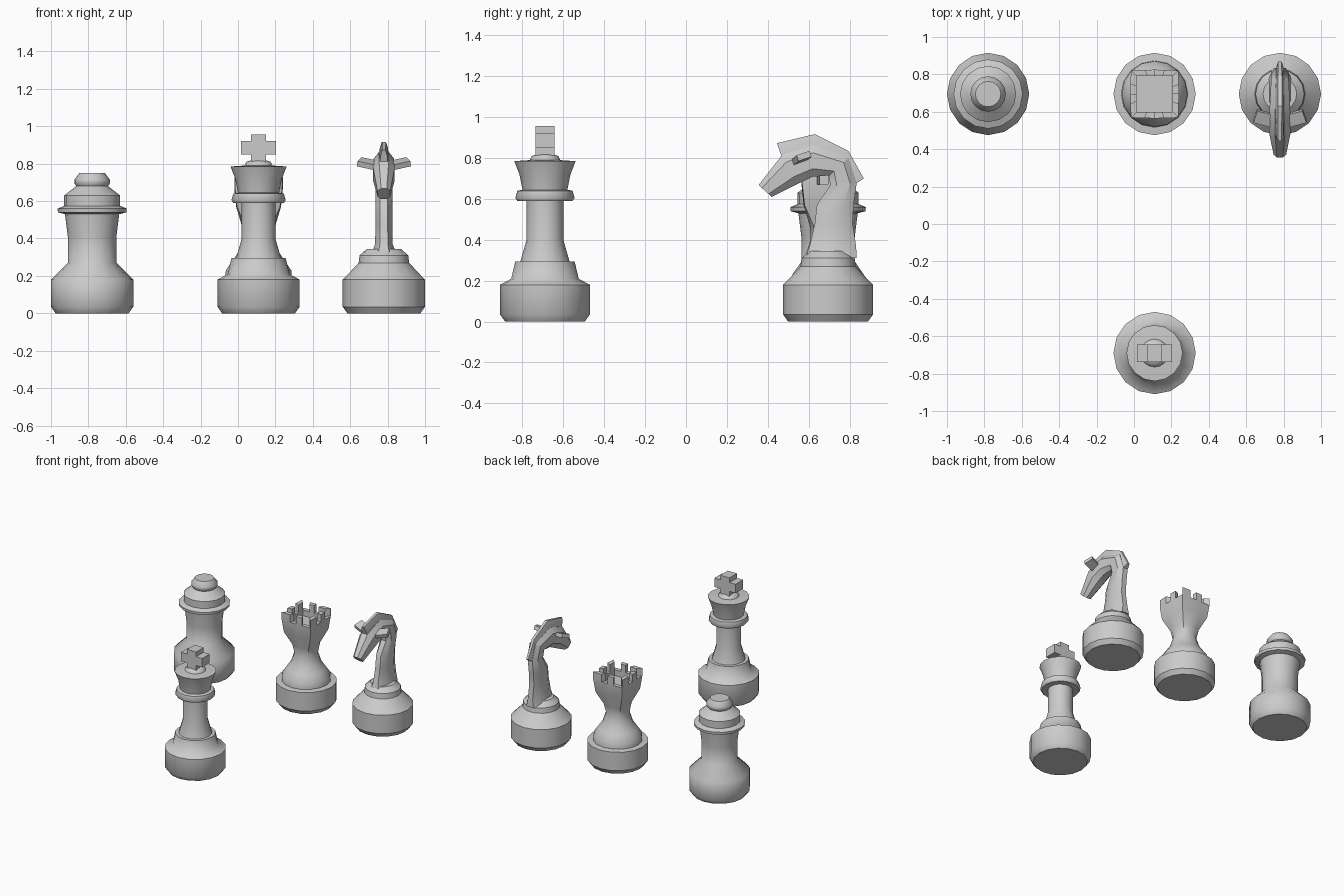
import bpy, bmesh
from math import sin, cos, pi, radians
from mathutils import Vector, Matrix

if "Cube" in bpy.data.objects:
    bpy.data.objects.remove(bpy.data.objects["Cube"])

SIDES = 16


def finish(bm, name, loc, angle=32):
    bmesh.ops.recalc_face_normals(bm, faces=bm.faces[:])
    me = bpy.data.meshes.new(name)
    bm.to_mesh(me)
    bm.free()
    ob = bpy.data.objects.new(name, me)
    ob.location = loc
    bpy.context.collection.objects.link(ob)
    bpy.ops.object.select_all(action='DESELECT')
    ob.select_set(True)
    bpy.context.view_layer.objects.active = ob
    bpy.ops.object.shade_smooth_by_angle(angle=radians(angle))
    return ob


def loft(bm, rings):
    """Skin a list of point rings and cap both ends; returns the face bands."""
    vs = [[bm.verts.new(p) for p in r] for r in rings]
    n = len(vs[0])
    bands = [[bm.faces.new((a[i], a[(i + 1) % n], b[(i + 1) % n], b[i]))
              for i in range(n)] for a, b in zip(vs, vs[1:])]
    bm.faces.new(vs[0])
    bm.faces.new(vs[-1])
    return bands


def turned_ring(r, z, square=0.0):
    """Circle of half width r, blended towards a square."""
    pts = []
    for i in range(SIDES):
        c, s = cos(2 * pi * i / SIDES), sin(2 * pi * i / SIDES)
        k = 1 + square * (1 / max(abs(c), abs(s)) - 1)
        pts.append((r * k * c, r * k * s, z))
    return pts


def turned(name, loc, profile, angle=32):
    bm = bmesh.new()
    loft(bm, [turned_ring(*p) for p in profile])
    return finish(bm, name, loc, angle)


def swept(name, loc, sections, outline):
    """Loft sections given as front (y,z), back (y,z), half width."""
    bm = bmesh.new()
    rings = []
    for yf, zf, yb, zb, w in sections:
        rings.append([(x * w, yf + (yb - yf) * t, zf + (zb - zf) * t) for t, x in outline])
    loft(bm, rings)
    return finish(bm, name, loc)


BASE = [(.195, 0), (.22, .035), (.22, .18)]

# Round-topped piece
turned("round_piece", (-.78, .695, 0), BASE + [
    (.13, .27), (.13, .41), (.145, .53), (.183, .54), (.185, .56), (.15, .575),
    (.15, .63), (.085, .68), (.095, .695), (.095, .715), (.068, .75)], 50)

# King body and cross
KING = (.11, -.69, 0)
turned("king_body", KING, BASE + [
    (.165, .21), (.145, .295), (.12, .295), (.09, .40), (.09, .59), (.135, .59),
    (.145, .605), (.135, .64), (.11, .645), (.125, .72), (.15, .785), (.075, .79),
    (.065, .81), (.035, .82)], 50)
bm = bmesh.new()
cross = [(.04, .80), (.04, .85), (.093, .85), (.093, .92), (.04, .92), (.04, .957)]
outline = cross + [(-x, z) for x, z in reversed(cross)]
loft(bm, [[(x, y, z) for x, z in outline] for y in (-.047, .047)])
finish(bm, "king_cross", KING)

# Rook: round foot flaring into a square cup with raised battlements
bm = bmesh.new()
profile = BASE + [
    (.178, .185), (.175, .23), (.14, .28), (.11, .325), (.085, .40), (.09, .47, .3),
    (.12, .57, .85), (.13, .67, .9), (.096, .67, 1), (.096, .625, 1)]
bands = loft(bm, [turned_ring(*p) for p in profile])
rim = bands[-2]
raised = bmesh.ops.extrude_face_region(bm, geom=rim[::2])
tops = [g for g in raised["geom"] if isinstance(g, bmesh.types.BMVert)]
bmesh.ops.translate(bm, verts=tops, vec=(0, 0, .06))
bmesh.ops.delete(bm, geom=[f for f in rim[::2] if f.is_valid], context='FACES_ONLY')
finish(bm, "rook", (.11, .695, 0))

# Knight foot
turned("knight_foot", (.78, .695, 0), BASE + [
    (.205, .195), (.135, .27), (.13, .31), (.09, .345)])

# Knight neck and head, front and back points followed up to the muzzle
OCT = [(0, .45), (.25, 1), (.75, 1), (1, .45), (1, -.45), (.75, -1), (.25, -1), (0, -.45)]
swept("knight_neck_head", (.78, 0, 0), [
    (.585, .31, .835, .31, .07), (.605, .37, .832, .37, .047), (.63, .48, .815, .48, .045),
    (.64, .57, .82, .57, .045), (.705, .667, .835, .68, .045), (.70, .715, .795, .80, .047),
    (.62, .709, .62, .865, .055), (.55, .675, .47, .815, .058),
    (.42, .61, .355, .668, .034)], OCT)

# Knight mane ridge
MANE = [(0, 1), (.6, .8), (1, .4), (1, -.4), (.6, -.8), (0, -1)]
swept("knight_mane", (.78, 0, 0), [
    (.47, .80, .445, .873, .022), (.615, .84, .63, .917, .027),
    (.73, .77, .795, .835, .027), (.81, .66, .87, .70, .022)], MANE)

# Knight ears
for side, label in ((-1, "left"), (1, "right")):
    bm = bmesh.new()
    bmesh.ops.create_cube(bm, size=1, matrix=Matrix.Translation((.78 + side * .085, .565, .80))
                          @ Matrix.Rotation(side * radians(15), 4, 'Z')
                          @ Matrix.Rotation(-side * radians(12), 4, 'Y')
                          @ Matrix.Rotation(radians(18), 4, 'X')
                          @ Matrix.Diagonal((.10, .07, .03, 1)))
    finish(bm, "knight_ear_" + label, (0, 0, 0))
